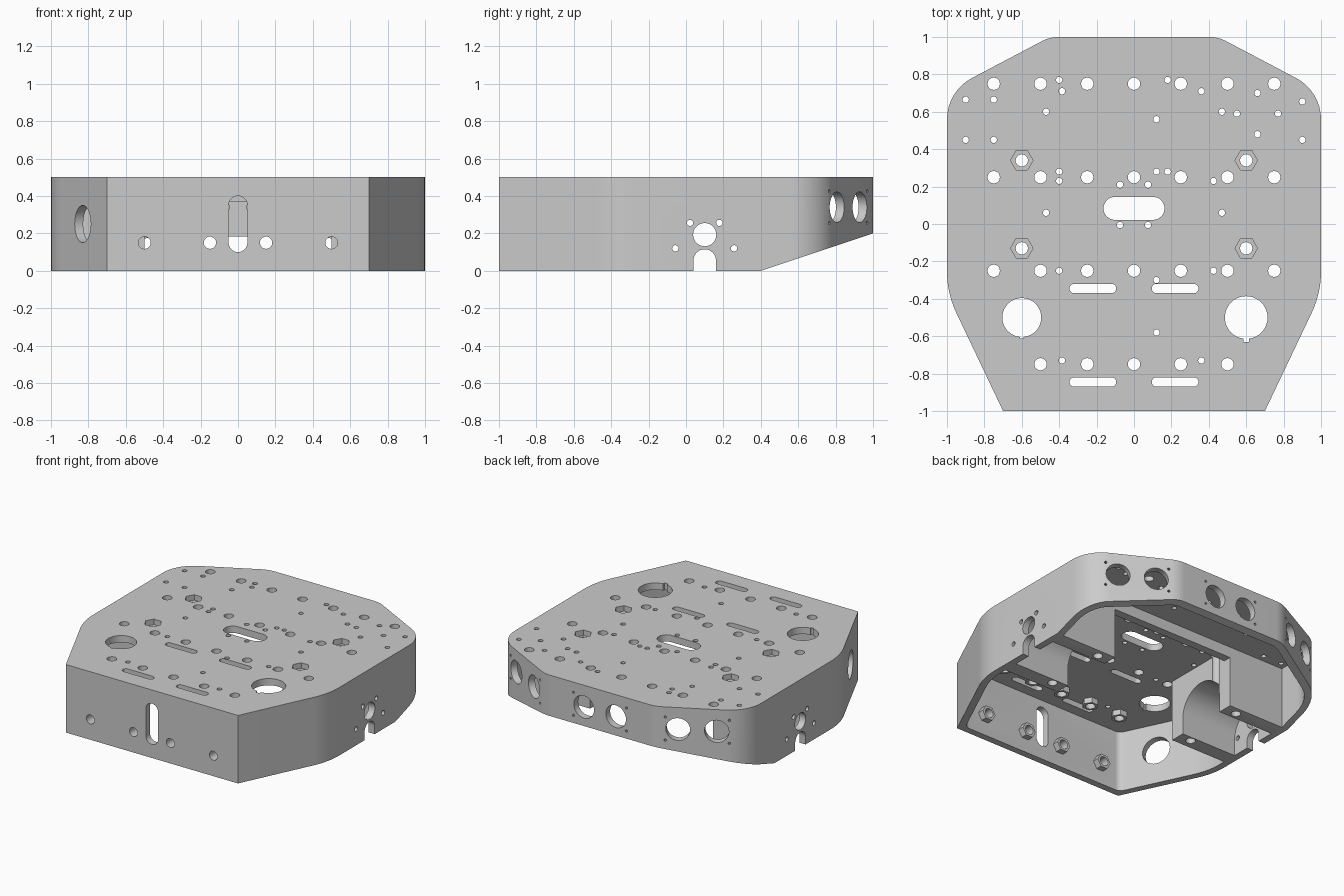
import bpy, bmesh
from math import sin, cos, tan, pi
from mathutils import Vector, Matrix

if "Cube" in bpy.data.objects:
    bpy.data.objects.remove(bpy.data.objects["Cube"], do_unlink=True)

grey = bpy.data.materials.new("plain grey")
grey.use_nodes = True
grey.diffuse_color = (0.6, 0.6, 0.6, 1)
grey.node_tree.nodes["Principled BSDF"].inputs["Base Color"].default_value = (0.6, 0.6, 0.6, 1)


# --- 2D profiles (counter-clockwise) ---
def circle(x, y, r, n=28, turn=0.0):
    return [(x + r * cos(turn + 2 * pi * i / n), y + r * sin(turn + 2 * pi * i / n)) for i in range(n)]


def rect(x0, x1, y0, y1):
    return [(x0, y0), (x1, y0), (x1, y1), (x0, y1)]


def rounded(corners, radii, n=8):
    """Polygon with each corner replaced by an arc."""
    out = []
    for i, p in enumerate(corners):
        p = Vector(p)
        a = (Vector(corners[i - 1]) - p).normalized()
        b = (Vector(corners[(i + 1) % len(corners)]) - p).normalized()
        if radii[i] <= 0:
            out.append(tuple(p))
            continue
        half = a.angle(b) / 2
        centre = p + (a + b).normalized() * radii[i] / sin(half)
        start = p + a * radii[i] / tan(half) - centre
        for k in range(n + 1):
            turned = Matrix.Rotation((pi - 2 * half) * k / n, 2) @ start
            out.append(tuple(centre + turned))
    return out


def inset(corners, d):
    """Move every edge of a convex polygon inward by d."""
    out = []
    for i, p in enumerate(corners):
        p = Vector(p)
        e1 = (p - Vector(corners[i - 1])).normalized()
        e2 = (Vector(corners[(i + 1) % len(corners)]) - p).normalized()
        n1, n2 = Vector((-e1.y, e1.x)), Vector((-e2.y, e2.x))
        out.append(tuple(p + (n1 + n2) * d / (1 + n1.dot(n2))))
    return out


def slot(x0, x1, y0, y1):
    return rounded(rect(x0, x1, y0, y1), [min(x1 - x0, y1 - y0) * 0.499] * 4)


# --- 3D helpers ---
def facing(origin, axis):
    """Frame whose local z runs along a horizontal axis, local y up."""
    w, v = Vector(axis).normalized(), Vector((0, 0, 1))
    u = v.cross(w)
    m = Matrix((u, v, w)).transposed().to_4x4()
    m.translation = Vector(origin)
    return m


def solid(name, prisms):
    """One object made of extruded profiles: (points, low, high, frame)."""
    bm = bmesh.new()
    for pts, lo, hi, m in prisms:
        low = [bm.verts.new(m @ Vector((x, y, lo))) for x, y in pts]
        top = [bm.verts.new(m @ Vector((x, y, hi))) for x, y in pts]
        bm.faces.new(low[::-1])
        bm.faces.new(top)
        for i in range(len(pts)):
            j = (i + 1) % len(pts)
            bm.faces.new((low[i], low[j], top[j], top[i]))
    bmesh.ops.recalc_face_normals(bm, faces=bm.faces)
    mesh = bpy.data.meshes.new(name)
    bm.to_mesh(mesh)
    bm.free()
    mesh.materials.append(grey)
    ob = bpy.data.objects.new(name, mesh)
    bpy.context.collection.objects.link(ob)
    return ob


def combine(body, operation, prisms):
    tool = solid("cutter", prisms)
    tool.hide_render = True
    mod = body.modifiers.new("combine", "BOOLEAN")
    mod.operation, mod.object, mod.solver = operation, tool, "EXACT"
    bpy.context.view_layer.objects.active = body
    bpy.ops.object.modifier_apply(modifier=mod.name)
    bpy.data.objects.remove(tool, do_unlink=True)


UP = Matrix.Identity(4)
SIDE = facing((0, 0, 0), (1, 0, 0))    # profile in y, z, extruded along x
BACK = facing((0, 0, 0), (0, 1, 0))    # profile in -x, z, extruded along y

# --- hollow shell with a sloped rear underside ---
half = [(0.7, -1), (1, -0.37), (1, 0.71), (0.45, 1)]
corners = half + [(-x, y) for x, y in half[::-1]]
radii = [0, 0.52, 0.25, 0.2]
inner_radii = [0.05, 0.47, 0.2, 0.15]
chassis = solid("chassis_shell", [(rounded(corners, radii + radii[::-1]), 0, 0.5, UP)])
combine(chassis, "DIFFERENCE",
        [(rounded(inset(corners, 0.05), inner_radii + inner_radii[::-1]), -0.2, 0.45, UP)])

# --- motor blocks, nuts and cross beam inside ---
bolt_x = (-0.5, -0.15, 0.15, 0.5)
row_x = (-0.5, -0.25, 0, 0.25, 0.5)
added = [(rect(-0.2, 0.4, 0, 0.48), lo, hi, SIDE) for lo, hi in ((-0.98, -0.5), (0.5, 0.98))]
added += [(circle(x, 0.15, 0.055, 6), -0.97, -0.905, BACK) for x in bolt_x]
added += [(circle(x, -0.75, 0.055, 6), 0.41, 0.47, UP) for x in row_x]
combine(chassis, "UNION", added)
combine(chassis, "UNION", [(rect(0.34, 0.4, 0.37, 0.48), -0.52, 0.52, SIDE)])
combine(chassis, "DIFFERENCE", [([(0.1, -0.1), (1.3, -0.1), (1.3, 0.3)], -1.2, 1.2, SIDE)])

# --- motor cradles, open below ---
cradle = [(0.1 + 0.19 * cos(pi * i / 24), 0.12 + 0.19 * sin(pi * i / 24)) for i in range(25)]
cradle += [(-0.09, -0.1), (0.29, -0.1)]
combine(chassis, "DIFFERENCE", [(cradle, lo, hi, SIDE) for lo, hi in ((-0.95, -0.4), (0.4, 0.95))])

# --- deck holes and slots ---
bolts = [(x, y) for x in (-0.6, 0.6) for y in (-0.13, 0.34)]
grid = [(x, y) for y in (-0.75, -0.25, 0.25, 0.75) for x in row_x]
grid += [(x, y) for y in (-0.25, 0.25, 0.75) for x in (-0.75, 0.75)]
deck = [(circle(x, y, 0.033, 20), -0.1, 0.6, UP) for x, y in grid + bolts]
small = [(-0.9, 0.665), (-0.75, 0.665), (-0.9, 0.45), (-0.75, 0.45), (-0.47, 0.6), (-0.4, 0.77),
         (-0.385, 0.71), (0.18, 0.77), (0.36, 0.71), (0.66, 0.7), (0.9, 0.655), (0.47, 0.6),
         (0.55, 0.59), (0.77, 0.59), (0.66, 0.48), (0.9, 0.45), (0.12, 0.56), (0.12, 0.28),
         (0.18, 0.28), (-0.4, 0.28), (-0.4, 0.23), (0.425, 0.23), (-0.47, 0.06), (0.47, 0.06),
         (-0.4, -0.25), (0.425, -0.25), (0.12, -0.3), (0.12, -0.58), (-0.385, -0.73), (0.36, -0.73)]
small += [(x, y) for x in (-0.075, 0.075) for y in (-0.005, 0.21)]
deck += [(circle(x, y, 0.017, 14), 0.3, 0.6, UP) for x, y in small]
deck += [(slot(x, x + 0.25, y - 0.025, y + 0.025), 0.3, 0.6, UP)
         for x in (-0.345, 0.095) for y in (-0.345, -0.845)]
deck += [(slot(-0.163, 0.163, 0.022, 0.145), 0.3, 0.6, UP),
         (circle(-0.6, -0.5, 0.104, 40), 0.3, 0.6, UP),
         (circle(0.6, -0.5, 0.114, 40), 0.3, 0.6, UP)]
combine(chassis, "DIFFERENCE", deck)

# --- hexagonal bolt recesses and keyways ---
recess = [(circle(x, y, 0.06, 6), 0.46, 0.6, UP) for x, y in bolts]
recess += [(rect(-0.61, -0.59, -0.612, -0.56), 0.3, 0.6, UP),
           (rect(0.585, 0.615, -0.63, -0.56), 0.3, 0.6, UP)]
combine(chassis, "DIFFERENCE", recess)

# --- front wall, side and rear sensor openings ---
walls = [(circle(x, 0.15, 0.033, 20), -1.1, -0.85, BACK) for x in bolt_x]
walls.append((slot(-0.05, 0.05, 0.1, 0.4), -1.1, -0.9, BACK))
walls.append((circle(0, 0, 0.1, 36), -0.1, 0.1, facing((-0.83, -0.727, 0.25), (-0.903, -0.43, 0))))
arch = rounded(rect(0.04, 0.16, -0.1, 0.115), [0, 0, 0.0599, 0.0599])
screws = [(0.1 + 0.157 * cos(a * pi / 3), 0.12 + 0.157 * sin(a * pi / 3)) for a in range(4)]
for lo, hi in ((-1.1, -0.9), (0.9, 1.1)):
    walls += [(circle(0.1, 0.193, 0.062), lo, hi, SIDE), (arch, lo, hi, SIDE)]
    walls += [(circle(y, z, 0.017, 14), lo, hi, SIDE) for y, z in screws]
for x, y, axis in ((0, 1, (0, 1, 0)), (0.7, 0.868, (0.466, 0.885, 0)), (-0.7, 0.868, (-0.466, 0.885, 0))):
    m = facing((x, y, 0.34), axis)
    walls += [(circle(dx, 0, 0.082), -0.1, 0.1, m) for dx in (-0.13, 0.13)]
    walls += [(circle(dx, dz, 0.009, 10), -0.1, 0.1, m) for dx in (-0.215, 0.215) for dz in (-0.085, 0.085)]
combine(chassis, "DIFFERENCE", walls)

# --- smooth curved walls, crisp edges ---
bpy.ops.object.select_all(action="DESELECT")
chassis.select_set(True)
bpy.context.view_layer.objects.active = chassis
bpy.ops.object.shade_smooth_by_angle(angle=pi / 8)
